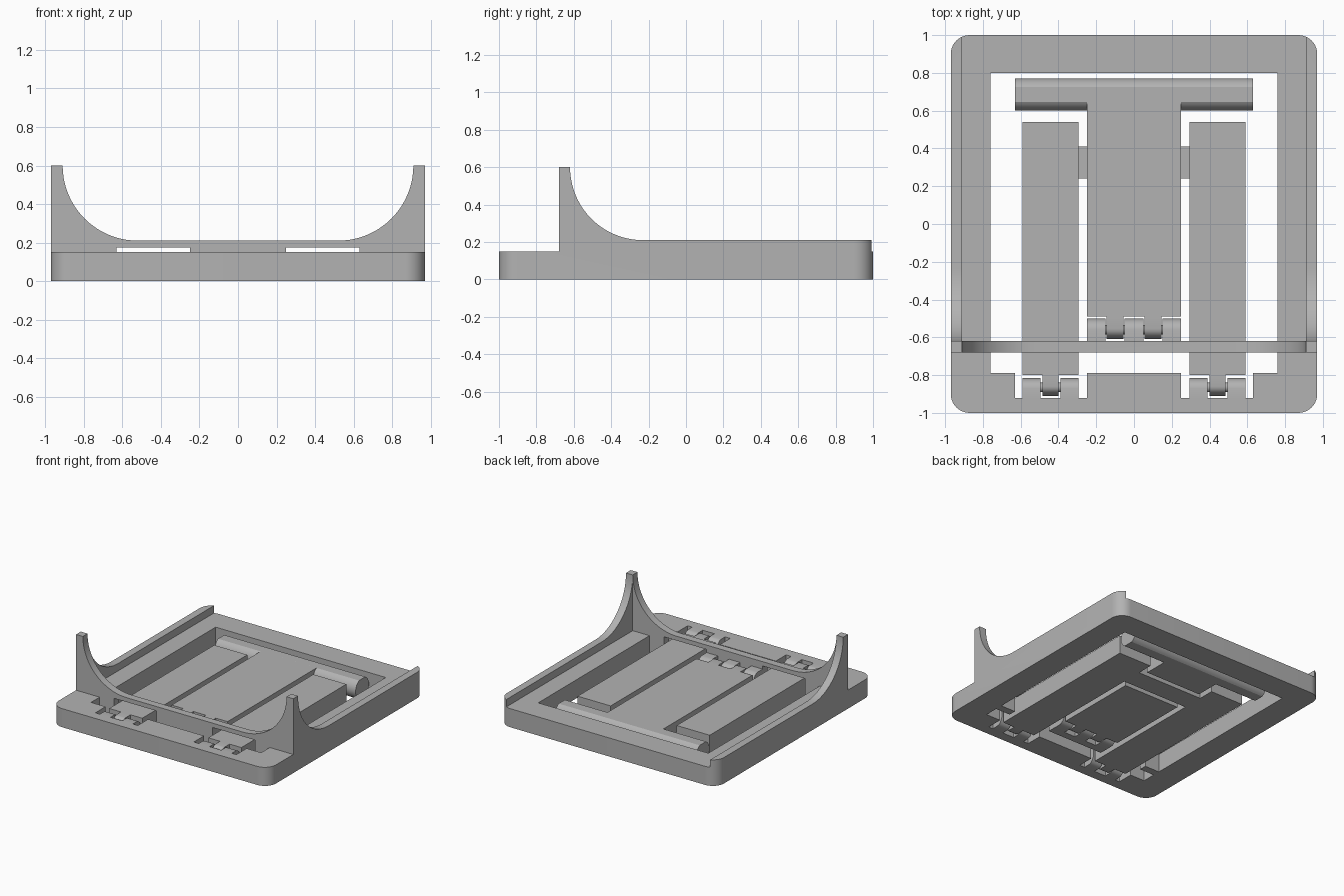
import bpy, bmesh
from math import pi, sin, cos, radians

default = bpy.data.objects.get("Cube")
if default:
    bpy.data.objects.remove(default, do_unlink=True)

grey = bpy.data.materials.new("plain_grey")
grey.use_nodes = True
GREY = (0.45, 0.45, 0.45, 1)
grey.diffuse_color = GREY
grey.node_tree.nodes["Principled BSDF"].inputs["Base Color"].default_value = GREY

H = 0.15          # thickness of base and folding parts
RIM = 0.21        # height of rails and front wall
TOP = 0.60        # height of the corner horns
R = TOP - RIM     # sweep radius of the horns


def prism(name, pts, axis, a, b):
    """Extrude a 2D profile along an axis: x takes (y, z), y takes (x, z), z takes (x, y)."""
    place = {"x": lambda p, t: (t, p[0], p[1]),
             "y": lambda p, t: (p[0], t, p[1]),
             "z": lambda p, t: (p[0], p[1], t)}[axis]
    bm = bmesh.new()
    lo = [bm.verts.new(place(p, a)) for p in pts]
    hi = [bm.verts.new(place(p, b)) for p in pts]
    bm.faces.new(lo)
    bm.faces.new(hi[::-1])
    for i in range(len(pts)):
        j = (i + 1) % len(pts)
        bm.faces.new((lo[i], lo[j], hi[j], hi[i]))
    bmesh.ops.recalc_face_normals(bm, faces=bm.faces)
    mesh = bpy.data.meshes.new(name)
    bm.to_mesh(mesh)
    bm.free()
    mesh.materials.append(grey)
    ob = bpy.data.objects.new(name, mesh)
    bpy.context.collection.objects.link(ob)
    return ob


def box(name, x0, x1, y0, y1, z0, z1):
    return prism(name, [(x0, y0), (x1, y0), (x1, y1), (x0, y1)], "z", z0, z1)


def arc(cx, cy, rx, ry, start, end, n=20):
    return [(cx + rx * cos(radians(start + (end - start) * i / n)),
             cy + ry * sin(radians(start + (end - start) * i / n))) for i in range(n + 1)]


def activate(ob):
    bpy.ops.object.select_all(action="DESELECT")
    ob.select_set(True)
    bpy.context.view_layer.objects.active = ob


def cut(ob, cutter):
    mod = ob.modifiers.new("cut", "BOOLEAN")
    mod.operation, mod.solver, mod.object = "DIFFERENCE", "EXACT", cutter
    activate(ob)
    bpy.ops.object.modifier_apply(modifier=mod.name)
    bpy.data.objects.remove(cutter, do_unlink=True)


def knuckle(name, x0, x1, root, axis_y, reach):
    """Hinge lug running from its root to a rounded end; a signed reach sets the direction."""
    end = arc(axis_y, H / 2, reach, H / 2, -90, 90, 12)
    return prism(name, end + [(root, H), (root, 0)], "x", x0, x1)


def pin(name, x0, x1, y):
    return prism(name, arc(y, H / 2, 0.025, 0.025, 0, 337.5, 15), "x", x0, x1)


# Frame: rounded block carved down to base, rails, front wall and horns
outline = []
for cx, cy, start in ((0.87, 0.9, 0), (-0.87, 0.9, 90), (-0.87, -0.9, 180), (0.87, -0.9, 270)):
    outline += arc(cx, cy, 0.1, 0.1, start, start + 90, 10)
frame = prism("frame", outline, "z", 0, TOP)

cut(frame, box("front_air", -1.1, 1.1, -1.1, -0.68, H, 0.8))
cut(frame, box("inner_air", -0.91, 0.91, -0.62, 1.1, H, 0.8))
cut(frame, prism("wall_sweep",
                 [(-0.91, 0.8)] + arc(-0.91 + R, TOP, R, R, 180, 270)
                 + arc(0.91 - R, TOP, R, R, 270, 360) + [(0.91, 0.8)], "y", -1.2, 1.2))
cut(frame, prism("rail_sweep",
                 [(-0.62, 0.8)] + arc(-0.62 + R, TOP, R, R, 180, 270)
                 + [(1.2, RIM), (1.2, 0.8)], "x", -1.2, 1.2))
cut(frame, box("rear_opening", -0.76, 0.76, -0.62, 0.80, -0.1, 0.3))
cut(frame, box("front_opening", -0.76, 0.76, -0.79, -0.68, -0.1, 0.3))
for s in (-1, 1):
    xs = sorted((0.25 * s, 0.63 * s))
    cut(frame, box("leg_slot", xs[0], xs[1], -0.92, -0.60, -0.1, 0.175))

# Folding legs, hinged at the front of the base
for side, s in (("left", 1), ("right", -1)):
    x0, x1 = sorted((0.295 * s, 0.59 * s))
    box(side + "_leg", x0, x1, -0.80, 0.54, 0, H)
    knuckle(side + "_leg_knuckle", x0 + 0.105, x1 - 0.105, -0.80, -0.86, -0.05)
    knuckle(side + "_base_knuckle_a", x0, x0 + 0.095, -0.92, -0.87, 0.055)
    knuckle(side + "_base_knuckle_b", x1 - 0.095, x1, -0.92, -0.87, 0.055)
    pin(side + "_leg_pin", x0 + 0.05, x1 - 0.05, -0.865)

# Crossbar joining the legs under the centre panel
box("leg_crossbar", -0.295, 0.295, 0.24, 0.41, 0, 0.075)

# Centre panel with a notch over the crossbar, and its rounded end bar
prism("centre_panel",
      [(-0.49, 0), (0.20, 0), (0.20, 0.09), (0.45, 0.09), (0.45, 0), (0.65, 0),
       (0.65, H), (-0.49, H)], "x", -0.25, 0.25)
bar = arc(0.685, H / 2, 0.085, 0.085, -62, 62, 16) + arc(0.685, H / 2, 0.085, 0.085, 118, 242, 16)
prism("end_bar", bar, "x", -0.63, 0.63)

# Centre hinge: lugs alternate between the front wall and the panel
for i in range(5):
    x = -0.25 + 0.1 * i
    if i % 2 == 0:
        knuckle(f"wall_knuckle_{i}", x, x + 0.1, -0.62, -0.56, 0.06)
    else:
        knuckle(f"panel_knuckle_{i}", x + 0.005, x + 0.095, -0.49, -0.555, -0.055)
pin("centre_pin", -0.2, 0.2, -0.56)

# Smooth curves, crisp edges
for ob in list(bpy.context.collection.objects):
    if ob.type == "MESH" and ob.data.materials and ob.data.materials[0] == grey:
        activate(ob)
        bpy.ops.object.shade_smooth_by_angle(angle=pi / 6)
